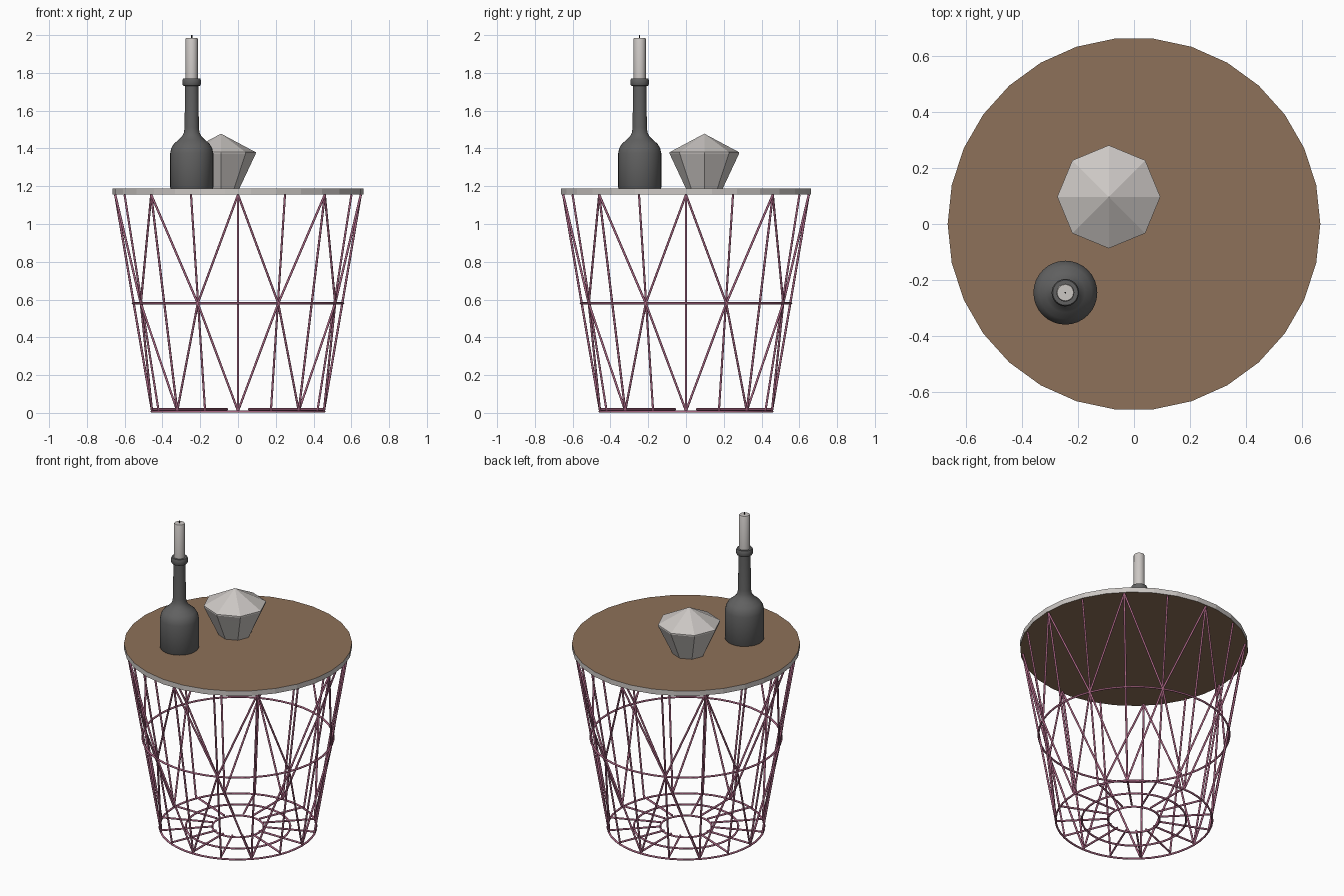
import bpy, bmesh, math
from mathutils import Vector

cube = bpy.data.objects.get("Cube")
if cube:
    bpy.data.objects.remove(cube, do_unlink=True)


def material(name, r, g, b):
    m = bpy.data.materials.new(name)
    m.use_nodes = True
    m.diffuse_color = (r, g, b, 1)
    m.node_tree.nodes["Principled BSDF"].inputs["Base Color"].default_value = (r, g, b, 1)
    return m


brown = material("brown wood", 0.27, 0.165, 0.10)
edge_grey = material("light grey", 0.60, 0.57, 0.55)
charcoal = material("charcoal glass", 0.12, 0.12, 0.12)
pink = material("dusty pink wire", 0.42, 0.14, 0.24)
black = material("wick black", 0.02, 0.02, 0.02)


def finish(bm, name, mats, smooth=True, angle=35):
    bmesh.ops.recalc_face_normals(bm, faces=bm.faces)
    me = bpy.data.meshes.new(name)
    bm.to_mesh(me)
    bm.free()
    for m in mats:
        me.materials.append(m)
    ob = bpy.data.objects.new(name, me)
    bpy.context.collection.objects.link(ob)
    if smooth:
        bpy.ops.object.select_all(action='DESELECT')
        ob.select_set(True)
        bpy.context.view_layer.objects.active = ob
        bpy.ops.object.shade_smooth_by_angle(angle=math.radians(angle))
    return ob


def lathe(name, profile, sides, mats, centre=(0, 0), smooth=True):
    """Turn (radius, height) points round a vertical axis, closing both ends."""
    bm = bmesh.new()
    rings = []
    for r, z in profile:
        steps = sides if r > 0 else 1
        rings.append([bm.verts.new((centre[0] + r * math.cos(math.tau * i / sides),
                                    centre[1] + r * math.sin(math.tau * i / sides), z))
                      for i in range(steps)])
    for a, b in zip(rings, rings[1:]):
        for i in range(sides):
            j = (i + 1) % sides
            quad = [a[i % len(a)], a[j % len(a)], b[j % len(b)], b[i % len(b)]]
            bm.faces.new(list(dict.fromkeys(quad)))
    for end in (rings[0], rings[-1]):
        if len(end) > 1:
            bm.faces.new(end)
    return finish(bm, name, mats, smooth)


def polar(r, degrees, z):
    a = math.radians(degrees)
    return Vector((r * math.cos(a), r * math.sin(a), z))


def wire_set(name, segments, radius=0.006):
    """Join straight round rods between pairs of points into one object."""
    bm = bmesh.new()
    for p, q in segments:
        d = q - p
        rod = bmesh.ops.create_cone(bm, cap_ends=True, segments=8, radius1=radius,
                                    radius2=radius, depth=d.length)
        turn = d.to_track_quat('Z', 'Y').to_matrix().to_4x4()
        turn.translation = (p + q) / 2
        bmesh.ops.transform(bm, matrix=turn, verts=rod["verts"])
    return finish(bm, name, [pink], angle=60)


def wire_ring(name, radius, z):
    bpy.ops.mesh.primitive_torus_add(major_radius=radius, minor_radius=0.006,
                                     major_segments=48, minor_segments=8, location=(0, 0, z))
    ob = bpy.context.object
    ob.name = name
    ob.data.materials.append(pink)
    bpy.ops.object.shade_smooth_by_angle(angle=math.radians(60))


# Table top: brown faces with a grey rim
top = lathe("table_top", [(0.665, 1.155), (0.665, 1.187)], 30, [brown, edge_grey], smooth=False)
for f in top.data.polygons:
    f.material_index = 0 if abs(f.normal.z) > 0.5 else 1

# Wire basket: posts, crossing diagonals, floor spokes and rings
R_TOP, R_MID, R_LOW = 0.65, 0.557, 0.455
Z_TOP, Z_MID, Z_LOW = 1.155, 0.58, 0.01
posts, diagonals, spokes = [], [], []
for i in range(16):
    a = i * 22.5
    posts.append((polar(R_LOW, a, Z_LOW), polar(R_TOP, a, Z_TOP)))
    spokes.append((polar(0.15, a, 0.019), polar(0.46, a, 0.019)))
for i in range(8):
    a = i * 45
    for side in (-22.5, 22.5):
        mid = polar(R_MID, a + side, Z_MID)
        diagonals.append((polar(R_TOP, a, Z_TOP), mid))
        diagonals.append((mid, polar(R_LOW, a, Z_LOW)))
wire_set("basket_posts", posts)
wire_set("basket_diagonals", diagonals)
wire_set("floor_spokes", spokes)
wire_ring("middle_ring", R_MID, Z_MID)
for label, r in (("outer", 0.457), ("middle", 0.305), ("inner", 0.15)):
    wire_ring("floor_ring_" + label, r, 0.007)

# Bottle with a rounded shoulder and a collar
spot = (-0.245, -0.245)
lathe("bottle", [(0.11, 1.187), (0.114, 1.193), (0.114, 1.375), (0.108, 1.402), (0.094, 1.425),
                 (0.07, 1.445), (0.05, 1.465), (0.041, 1.485), (0.038, 1.51), (0.035, 1.73),
                 (0.045, 1.732), (0.049, 1.74), (0.049, 1.76), (0.045, 1.77), (0.03, 1.77)],
      32, [charcoal], spot)

# Candle and wick
lathe("candle", [(0.032, 1.765), (0.032, 1.98), (0.029, 1.986), (0, 1.986)], 20, [edge_grey], spot)
lathe("wick", [(0.003, 1.98), (0.003, 2.0)], 6, [black], spot)

# Faceted bowl and its lid
pot = (-0.09, 0.097)
lathe("faceted_bowl", [(0.097, 1.187), (0.168, 1.338)], 8, [edge_grey], pot, smooth=False)
lathe("faceted_lid", [(0.168, 1.338), (0.184, 1.372), (0.184, 1.38), (0, 1.478)], 8,
      [edge_grey], pot, smooth=False)
